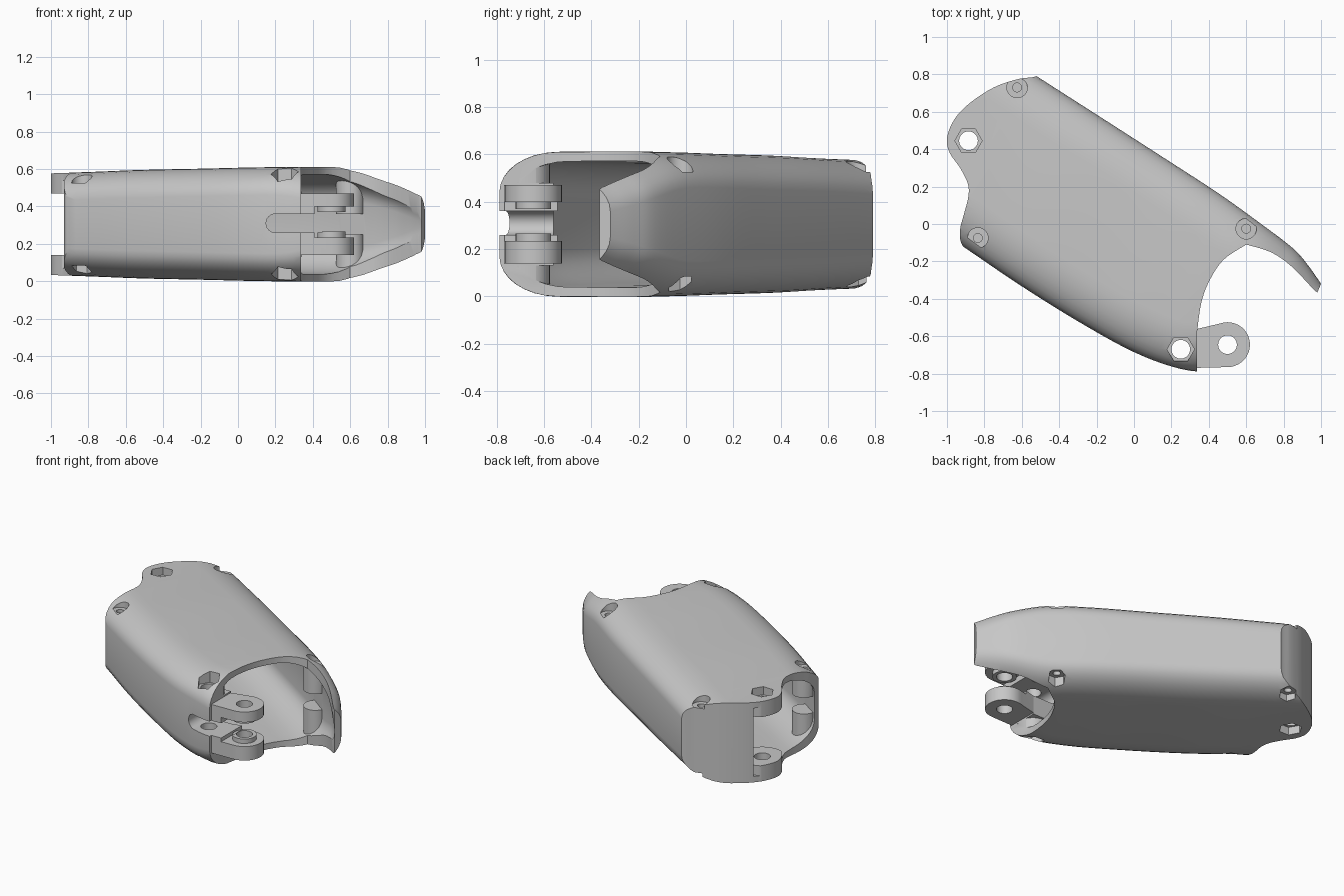
import bpy, bmesh, math
from mathutils import Matrix, Vector

cube = bpy.data.objects.get("Cube")
if cube:
    bpy.data.objects.remove(cube, do_unlink=True)

MID = 0.305          # mirror plane of the housing
TAU = math.tau


def make(name, verts, faces):
    me = bpy.data.meshes.new(name)
    me.from_pydata(verts, [], faces)
    ob = bpy.data.objects.new(name, me)
    bpy.context.collection.objects.link(ob)
    return ob


def spline(pts, steps):
    """Catmull-Rom curve through tuples of any length."""
    out = []
    for i in range(len(pts) - 1):
        a, b, c, d = (Vector(pts[max(0, min(len(pts) - 1, i + k))]) for k in (-1, 0, 1, 2))
        for s in range(steps):
            t = s / steps
            out.append(0.5 * (2 * b + (c - a) * t + (2 * a - 5 * b + 4 * c - d) * t * t
                              + (3 * b - a - 3 * c + d) * t ** 3))
    return out + [Vector(pts[-1])]


def prism(name, pts, z0, z1):
    n = len(pts)
    verts = [(p[0], p[1], z) for z in (z0, z1) for p in pts]
    faces = [(i, (i + 1) % n, n + (i + 1) % n, n + i) for i in range(n)]
    return make(name, verts, faces + [tuple(range(n - 1, -1, -1)), tuple(range(n, 2 * n))])


def disc(x, y, r, z0, z1, n=32):
    return prism("disc", [(x + r * math.cos(TAU * i / n), y + r * math.sin(TAU * i / n))
                          for i in range(n)], z0, z1)


def mirrored_disc(x, y, r, z0, z1, n=32):
    """Two vertical discs, reflected about the middle plane."""
    return [disc(x, y, r, z0, z1, n), disc(x, y, r, 2 * MID - z1, 2 * MID - z0, n)]


def box(x0, x1, y0, y1, z0, z1):
    return prism("box", [(x0, y0), (x1, y0), (x1, y1), (x0, y1)], z0, z1)


def combine(ob, tools, op):
    """Apply each tool as a boolean, then discard it."""
    for tool in tools:
        tool.hide_render = True
        mod = ob.modifiers.new("bool", 'BOOLEAN')
        mod.operation, mod.object, mod.solver = op, tool, 'EXACT'
        bpy.context.view_layer.update()
        graph = bpy.context.evaluated_depsgraph_get()
        me = bpy.data.meshes.new_from_object(ob.evaluated_get(graph))
        ob.modifiers.clear()
        ob.data = me
        bpy.data.objects.remove(tool, do_unlink=True)


# Stations along the body: one edge (x, y), other edge (x, y), half height
STATIONS = [(-1.24, .09, -.83, .99, .27), (-.93, -.11, -.52, .79, .278),
            (-.62, -.32, -.2, .585, .29), (-.3, -.52, .15, .36, .297),
            (0, -.685, .45, .165, .304), (.25, -.775, .68, .0, .303),
            (.45, -.795, .85, -.13, .262), (.65, -.81, .93, -.22, .232),
            (.8, -.79, 1.0, -.32, .205)]
BEYOND = [(1.0, -.76, 1.09, -.47, .2)]


def loft(name, stations, wall):
    """Rounded-box sections swept through the stations, inset by wall."""
    rows = spline(stations, 5)
    verts, faces, seg = [], [], 9
    for lx, ly, ux, uy, hh in rows:
        lo, up = Vector((lx, ly)), Vector((ux, uy))
        axis = (up - lo).normalized()
        half, mid = (up - lo).length / 2 - wall, (lo + up) / 2
        h = hh - wall * .8
        rx, rz = min(.25, half * .9), .15
        for q, (sx, sz) in enumerate(((1, 1), (-1, 1), (-1, -1), (1, -1))):
            for k in range(seg):
                a = (q + k / (seg - 1)) * math.pi / 2
                p = mid + axis * (sx * (half - rx) + rx * math.cos(a))
                verts.append((p.x, p.y, MID + sz * (h - rz) + rz * math.sin(a)))
    n = 4 * seg
    for r in range(len(rows) - 1):
        for i in range(n):
            j = (i + 1) % n
            faces.append((r * n + i, r * n + j, (r + 1) * n + j, (r + 1) * n + i))
    last = (len(rows) - 1) * n
    faces += [tuple(range(n - 1, -1, -1)), tuple(range(last, last + n))]
    ob = make(name, verts, faces)
    bm = bmesh.new()
    bm.from_mesh(ob.data)
    bmesh.ops.recalc_face_normals(bm, faces=bm.faces)
    bm.to_mesh(ob.data)
    bm.free()
    return ob


# Outer housing, trimmed by the lobed end outline
body = loft("housing_shell", STATIONS, 0)
end = spline([(-.44, .84), (-.52, .79), (-.62, .775), (-.75, .73), (-.88, .645), (-.96, .56),
              (-1, .46), (-.985, .38), (-.93, .3), (-.89, .22), (-.885, .15), (-.91, .05),
              (-.93, -.03), (-.925, -.1), (-.89, -.15)], 4)
outline = [tuple(p) for p in end] + [(-.89, -1), (1.2, -1), (1.2, .84)]
combine(body, [prism("trim", outline, -.2, .9)], 'INTERSECT')

# Curved mouth that leaves the long side wall as a horn
mouth = spline([(.338, -.57), (.36, -.42), (.405, -.3), (.48, -.19), (.6, -.11)], 5)
horn = spline([(.6, -.11), (.73, -.15), (.84, -.225), (.965, -.355)], 4)
cut = [(.338, -1)] + [tuple(p) for p in mouth + horn[1:]] + [(1.3, -.6), (1.3, -1)]
combine(body, [prism("mouth_cut", cut[::-1], -.2, .9)], 'DIFFERENCE')

# Hollow interior, leaving the end wall and the bosses standing
cavity = loft("cavity", STATIONS + BEYOND, .05)
inside = [(-.47, .75), (-.6, .72), (-.74, .675), (-.88, .6), (-1.4, .6),
          (-1.4, -1), (1.3, -1), (1.3, .75)]
combine(cavity, [prism("cavity_trim", inside, -.2, .9)], 'INTERSECT')

SCREWS = [(-.625, .73), (.6, -.025), (-.835, -.075)]
NUTS = [(-.885, .445), (.25, -.67)]
keep = [disc(*NUTS[1], .095, -.1, .7), box(.14, .4, -.9, -.56, .13, .48)]
keep += mirrored_disc(*NUTS[0], .14, .47, .7)
for x, y in SCREWS:
    keep += mirrored_disc(x, y, .075, .36, .7)
combine(cavity, keep, 'DIFFERENCE')
combine(body, [cavity], 'DIFFERENCE')

# Clevis lug beside the mouth
cx, cy, r = .5, -.645, .12
arc = [math.radians(-90 + 10 * i) for i in range(21)]
lug_outline = [(.3, -.77)] + [(cx + r * math.cos(a), cy + r * math.sin(a)) for a in arc]
lug = prism("clevis_lug", lug_outline + [(.3, -.57)], .14, .47)
combine(lug, [box(.41, .8, -1, -.4, .235, .4)], 'DIFFERENCE')
combine(lug, [disc(cx, cy, .075, .37, .42), disc(cx, cy, .075, .215, .265)], 'UNION')
combine(body, [lug], 'UNION')

# Rounded slot running into the housing from the lug
left = [math.radians(90 + 15 * i) for i in range(13)]
slot = prism("slot", [(.05 * math.cos(a), .05 * math.sin(a)) for a in left]
             + [(.25, -.05), (.25, .05)], -.2, .2)
slot.data.transform(Matrix.Translation((.2, -.7, .31)) @ Matrix.Rotation(math.pi / 2, 4, 'X'))
holes = [slot, disc(cx, cy, .05, -.1, .7)]

# Nut pockets with through holes, and screw seats with pilot holes
for x, y in NUTS:
    holes.append(disc(x, y, .05, -.1, .7))
    holes += mirrored_disc(x, y, .073, .525, .8, 6)
for x, y in SCREWS:
    holes += [disc(x, y, .055, .525, .8), disc(x, y, .055, -.2, .085, 6)]
    holes += mirrored_disc(x, y, .024, .42, .6, 16)
combine(body, holes, 'DIFFERENCE')

# Plain grey finish
grey = bpy.data.materials.new("plain_grey")
grey.use_nodes = True
colour = (.57, .57, .57, 1)
grey.diffuse_color = colour
grey.node_tree.nodes["Principled BSDF"].inputs["Base Color"].default_value = colour
body.data.materials.clear()
body.data.materials.append(grey)

bpy.ops.object.select_all(action='DESELECT')
body.select_set(True)
bpy.context.view_layer.objects.active = body
bpy.ops.object.shade_smooth_by_angle(angle=math.radians(30))
